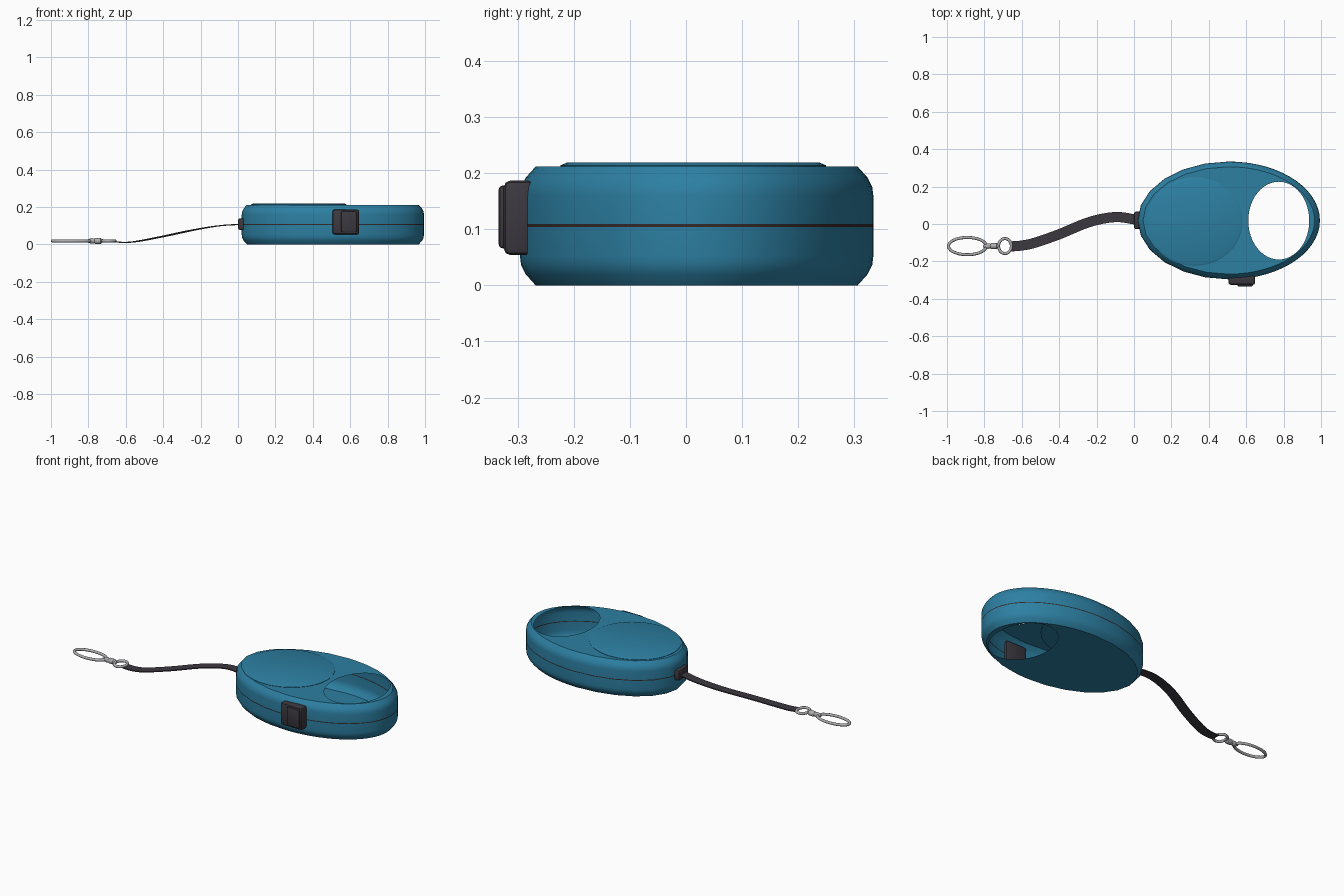
import bpy, bmesh, math
from mathutils import Vector

if "Cube" in bpy.data.objects:
    bpy.data.objects.remove(bpy.data.objects["Cube"])


def material(name, rgb):
    m = bpy.data.materials.new(name)
    m.diffuse_color = (*rgb, 1)
    m.use_nodes = True
    m.node_tree.nodes["Principled BSDF"].inputs["Base Color"].default_value = m.diffuse_color
    return m


BLUE = material("casing blue", (0.026, 0.215, 0.365))
DARK = material("dark plastic", (0.045, 0.040, 0.050))
SEAM = material("seam dark", (0.035, 0.022, 0.022))
METAL = material("clip metal", (0.42, 0.42, 0.44))


def finish(name, bm, mats, angle=35):
    me = bpy.data.meshes.new(name)
    bm.to_mesh(me)
    bm.free()
    for m in mats:
        me.materials.append(m)
    ob = bpy.data.objects.new(name, me)
    bpy.context.collection.objects.link(ob)
    bpy.ops.object.select_all(action='DESELECT')
    ob.select_set(True)
    bpy.context.view_layer.objects.active = ob
    bpy.ops.object.shade_smooth_by_angle(angle=math.radians(angle))
    return ob


def ellipse(bm, cx, cy, rx, ry, z, angles):
    return [bm.verts.new((cx + rx * math.cos(a), cy + ry * math.sin(a), z)) for a in angles]


def bridge(bm, lo, hi, mat=0):
    n = len(lo)
    for i in range(n):
        f = bm.faces.new((lo[i], lo[(i + 1) % n], hi[(i + 1) % n], hi[i]))
        f.material_index = mat


def full_circle(n):
    return [2 * math.pi * i / n for i in range(n)]


# Casing: thin hollow oval shell, rounded rims, dark seam band, grip opening
def casing():
    bm = bmesh.new()
    degrees = list(range(-90, 90, 6)) + list(range(90, 270, 15))
    angles = [math.radians(d) for d in degrees]
    height, mid = 0.212, 0.107
    lower = [(0.028, 0), (0.010, 0.02), (0.002, 0.036), (0, 0.052), (0, mid - 0.0025)]
    profile = lower + [(i, height - z + (0.002 if k == 0 else 0))
                       for k, (i, z) in enumerate(reversed(lower))]
    rings = [ellipse(bm, 0.507, 0.019, 0.487 - i, 0.315 - i, z, angles) for i, z in profile]
    for k in range(len(rings) - 1):
        bridge(bm, rings[k], rings[k + 1], 1 if k == len(lower) - 1 else 0)
    # flat plates around the grip opening
    for ring, up in ((rings[0], -1), (rings[-1], 1)):
        hole = ellipse(bm, 0.774, 0.018, 0.163, 0.208, ring[0].co.z, full_circle(48))
        edges = []
        for loop in (ring, hole):
            for i in range(len(loop)):
                a, b = loop[i], loop[(i + 1) % len(loop)]
                edges.append(bm.edges.get((a, b)) or bm.edges.new((a, b)))
        made = bmesh.ops.triangle_fill(bm, use_beauty=True, use_dissolve=False, edges=edges)
        for f in [g for g in made["geom"] if isinstance(g, bmesh.types.BMFace)]:
            f.normal_update()
            if f.normal.z * up < 0:
                f.normal_flip()
    finish("casing", bm, [BLUE, SEAM], 40)


casing()


# Raised round cover on the top plate
def cover():
    bm = bmesh.new()
    ang = full_circle(48)
    rings = [ellipse(bm, 0.325, 0.013, 0.256 - i, 0.237 - i, z, ang)
             for i, z in ((0, 0.207), (0, 0.214), (0.012, 0.219))]
    bridge(bm, rings[0], rings[1])
    bridge(bm, rings[1], rings[2])
    bm.faces.new(rings[2])
    bm.faces.new(rings[0][::-1])
    finish("top_cover", bm, [BLUE], 25)


cover()


def box(name, lo, hi, bevel, mat):
    bm = bmesh.new()
    bmesh.ops.create_cube(bm, size=1)
    lo, hi = Vector(lo), Vector(hi)
    for v in bm.verts:
        v.co = Vector([(lo[i] + hi[i]) / 2 + v.co[i] * (hi[i] - lo[i]) for i in range(3)])
    bmesh.ops.bevel(bm, geom=bm.edges[:], offset=bevel, segments=2, profile=0.5, affect='EDGES')
    finish(name, bm, [mat])


# Brake button and strap outlet
box("brake_button", (0.505, -0.325, 0.054), (0.648, -0.27, 0.187), 0.012, DARK)
box("button_pad", (0.552, -0.334, 0.066), (0.636, -0.30, 0.178), 0.007, DARK)
box("strap_outlet", (0.0, -0.027, 0.078), (0.05, 0.066, 0.140), 0.010, DARK)


def smooth_path(pts, steps=6):
    pts = [Vector(p) for p in pts]
    p = [2 * pts[0] - pts[1]] + pts + [2 * pts[-1] - pts[-2]]
    out = []
    for i in range(1, len(p) - 2):
        a, b, c, d = p[i - 1:i + 3]
        for s in range(steps):
            t = s / steps
            out.append(0.5 * (2 * b + (c - a) * t + (2 * a - 5 * b + 4 * c - d) * t * t
                              + (3 * b - a - 3 * c + d) * t ** 3))
    return out + [pts[-1]]


# Flat strap swept along a soft S curve
def strap():
    bm = bmesh.new()
    path = smooth_path([(0.02, 0.022, 0.108), (-0.10, 0.037, 0.100), (-0.24, 0.010, 0.077),
                        (-0.40, -0.055, 0.043), (-0.53, -0.100, 0.018), (-0.60, -0.115, 0.011),
                        (-0.66, -0.120, 0.014)])
    half, thick = 0.027, Vector((0, 0, 0.003))
    rings = []
    for i, p in enumerate(path):
        t = path[min(i + 1, len(path) - 1)] - path[max(i - 1, 0)]
        side = Vector((-t.y, t.x, 0)).normalized() * half
        rings.append([bm.verts.new(q) for q in (p - side - thick, p + side - thick,
                                                p + side + thick, p - side + thick)])
    for a, b in zip(rings, rings[1:]):
        bridge(bm, a, b)
    bm.faces.new(rings[0])
    bm.faces.new(rings[-1])
    bmesh.ops.recalc_face_normals(bm, faces=bm.faces[:])
    finish("strap", bm, [DARK])


strap()


# Wire ring lying flat
def wire_ring(name, cx, cy, cz, rx, ry, r, n=40, m=10):
    bm = bmesh.new()
    rings = []
    for a in full_circle(n):
        out = Vector((math.cos(a) / rx, math.sin(a) / ry, 0)).normalized()
        c = Vector((cx + rx * math.cos(a), cy + ry * math.sin(a), cz))
        rings.append([bm.verts.new(c + out * r * math.cos(b) + Vector((0, 0, r * math.sin(b))))
                      for b in full_circle(m)])
    for i in range(n):
        bridge(bm, rings[i], rings[(i + 1) % n])
    bmesh.ops.recalc_face_normals(bm, faces=bm.faces[:])
    finish(name, bm, [METAL], 60)


wire_ring("clip_loop", -0.891, -0.118, 0.019, 0.101, 0.046, 0.008)
wire_ring("strap_ring", -0.690, -0.118, 0.019, 0.034, 0.040, 0.008)


# Swivel: turned collar between the two rings
def swivel():
    bm = bmesh.new()
    profile = [(-0.808, 0.006), (-0.795, 0.011), (-0.782, 0.015), (-0.768, 0.012), (-0.762, 0.016),
               (-0.734, 0.016), (-0.728, 0.010), (-0.718, 0.008)]
    rings = [[bm.verts.new((x, -0.118 + r * math.cos(b), 0.019 + r * math.sin(b)))
              for b in full_circle(16)] for x, r in profile]
    for a, b in zip(rings, rings[1:]):
        bridge(bm, a, b)
    bm.faces.new(rings[0])
    bm.faces.new(rings[-1])
    bmesh.ops.recalc_face_normals(bm, faces=bm.faces[:])
    finish("swivel", bm, [METAL])


swivel()
